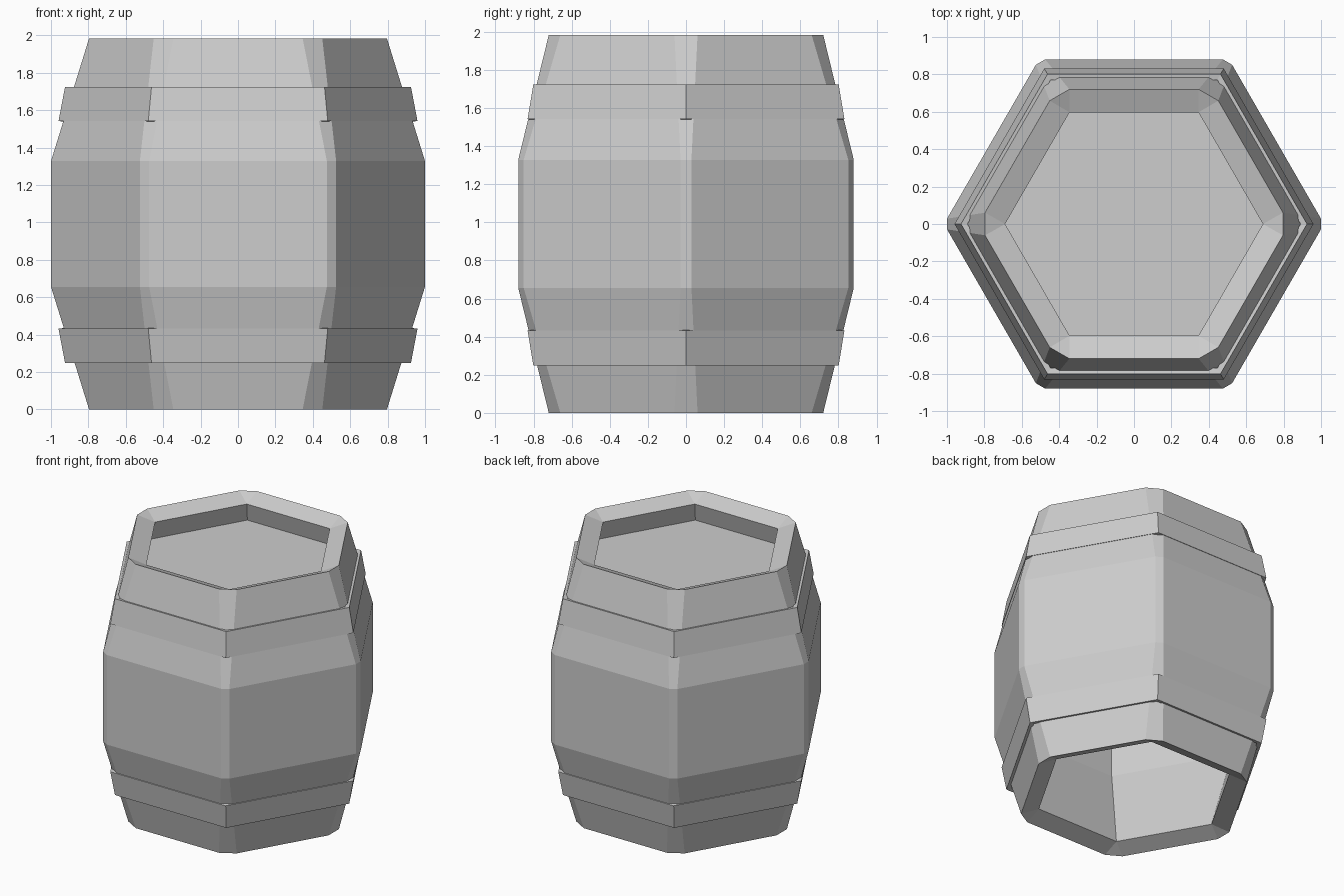
import bpy
import bmesh
from math import cos, sin, pi
from mathutils import Vector

cube = bpy.data.objects.get("Cube")
if cube:
    bpy.data.objects.remove(cube, do_unlink=True)

HEIGHT = 1.983

grey = bpy.data.materials.new("mid_grey")
grey.use_nodes = True
grey.diffuse_color = (0.61, 0.61, 0.61, 1)
grey.node_tree.nodes["Principled BSDF"].inputs["Base Color"].default_value = (0.61, 0.61, 0.61, 1)


def hexagon(bm, apothem, z, cut=0):
    """Six corners, each a list of one vertex, or two when the corner is cut."""
    radius = apothem / cos(pi / 6)
    points = [Vector((radius * cos(i * pi / 3), radius * sin(i * pi / 3), z)) for i in range(6)]
    corners = []
    for i, p in enumerate(points):
        if cut:
            ends = [p + (points[j % 6] - p).normalized() * cut for j in (i - 1, i + 1)]
        else:
            ends = [p]
        corners.append([bm.verts.new(e) for e in ends])
    return corners


def bridge(bm, lower, upper):
    """Join two hexagons with side panels and, where cut, corner panels."""
    for i in range(6):
        j = (i + 1) % 6
        bm.faces.new((lower[i][-1], lower[j][0], upper[j][0], upper[i][-1]))
        corner = list(dict.fromkeys(lower[i] + upper[i][::-1]))
        if len(corner) > 2:
            bm.faces.new(corner)


def finish(bm, name):
    bmesh.ops.recalc_face_normals(bm, faces=bm.faces)
    mesh = bpy.data.meshes.new(name)
    bm.to_mesh(mesh)
    bm.free()
    mesh.materials.append(grey)
    obj = bpy.data.objects.new(name, mesh)
    bpy.context.collection.objects.link(obj)


def ring_object(name, profile):
    """Closed hexagonal shell from (apothem, height, corner cut) points."""
    bm = bmesh.new()
    rings = [hexagon(bm, *p) for p in profile]
    for a, b in zip(rings, rings[1:] + rings[:1]):
        bridge(bm, a, b)
    finish(bm, name)


# Thick barrel wall, cut corners outside and sharp corners inside
ring_object("barrel_wall", [
    (0.72, 0, 0.07), (0.88, 0.655, 0.033),
    (0.88, HEIGHT - 0.655, 0.033), (0.72, HEIGHT, 0.07),
    (0.597, HEIGHT - 0.05, 0), (0.757, HEIGHT - 0.67, 0),
    (0.757, 0.67, 0), (0.597, 0.05, 0),
])

# Hoops: (apothem, height above the wide end), narrowing away from the middle
hoop = [(0.831, 0), (0.801, 0.182), (0.771, 0.177), (0.801, -0.005)]
ring_object("upper_hoop", [(a, 1.542 + h) for a, h in hoop])
ring_object("lower_hoop", [(a, 0.431 - h) for a, h in hoop])

# Recessed lid; the underside of the barrel stays open
bm = bmesh.new()
bm.faces.new([c[0] for c in hexagon(bm, 0.645, 1.793)])
finish(bm, "lid")
